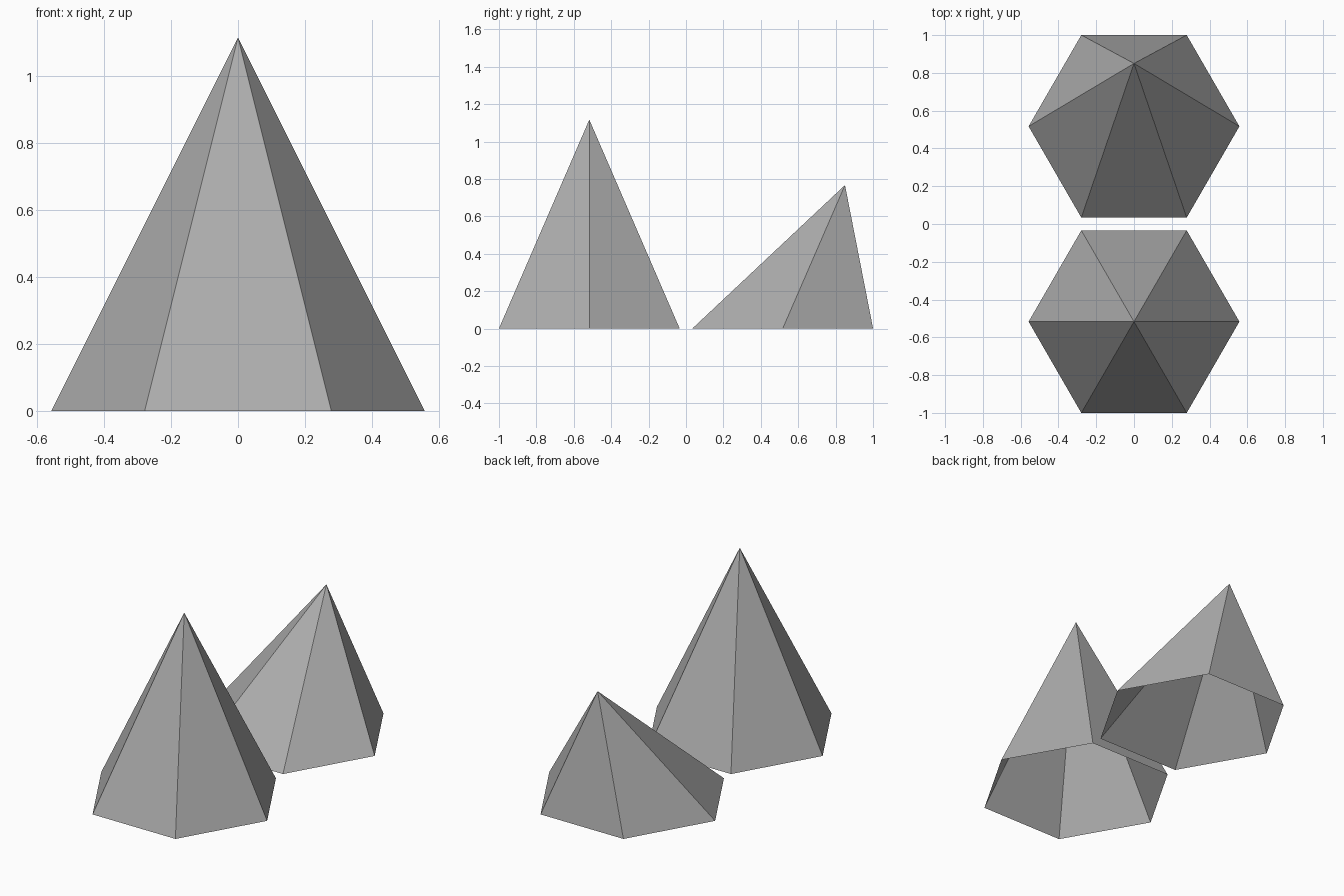
import bpy
import bmesh
from math import cos, sin, tau

cube = bpy.data.objects.get("Cube")
if cube:
    bpy.data.objects.remove(cube, do_unlink=True)

# Single plain grey
grey = bpy.data.materials.new("medium_grey")
grey.use_nodes = True
color = (0.415, 0.415, 0.415, 1.0)
grey.diffuse_color = color
grey.node_tree.nodes["Principled BSDF"].inputs["Base Color"].default_value = color

RADIUS = 0.558
SIDES = 6


def open_pyramid(name, center_y, apex_y, height):
    """Hexagonal pyramid shell, open underneath."""
    bm = bmesh.new()
    rim = [bm.verts.new((RADIUS * cos(tau * i / SIDES),
                         center_y + RADIUS * sin(tau * i / SIDES), 0))
           for i in range(SIDES)]
    apex = bm.verts.new((0, apex_y, height))
    for i in range(SIDES):
        bm.faces.new((rim[i], rim[(i + 1) % SIDES], apex))
    mesh = bpy.data.meshes.new(name)
    bm.to_mesh(mesh)
    bm.free()
    mesh.materials.append(grey)
    obj = bpy.data.objects.new(name, mesh)
    bpy.context.collection.objects.link(obj)
    return obj


# Upright pyramid in front, leaning one behind
open_pyramid("upright_pyramid", -0.517, -0.517, 1.117)
open_pyramid("leaning_pyramid", 0.517, 0.85, 0.767)
